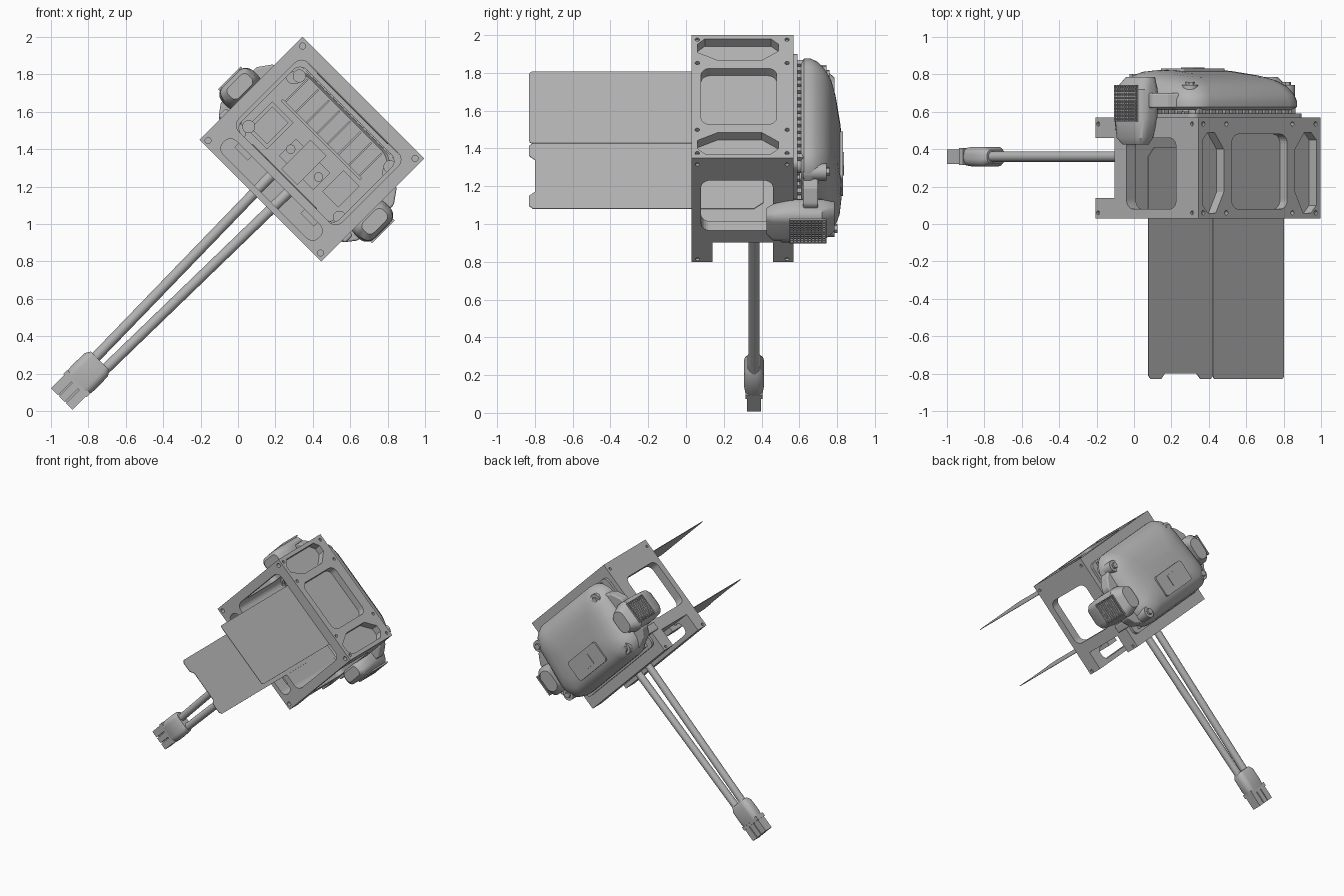
import bpy, bmesh, math
from mathutils import Matrix, Vector

old = bpy.data.objects.get("Cube")
if old:
    bpy.data.objects.remove(old, do_unlink=True)

# One grey for every part
grey = bpy.data.materials.new("plain_grey")
grey.use_nodes = True
GREY = (0.46, 0.46, 0.46, 1)
grey.diffuse_color = GREY
grey.node_tree.nodes["Principled BSDF"].inputs["Base Color"].default_value = GREY

# The assembly is built upright, then turned 45 degrees about y
PLACE = Matrix.Translation((0.395, 0, 1.4)) @ Matrix.Rotation(math.radians(45), 4, "Y")
parts = []


def finish(name, bm, bevel=0.0, smooth=False):
    bmesh.ops.recalc_face_normals(bm, faces=bm.faces)
    mesh = bpy.data.meshes.new(name)
    bm.to_mesh(mesh)
    bm.free()
    mesh.materials.append(grey)
    ob = bpy.data.objects.new(name, mesh)
    bpy.context.collection.objects.link(ob)
    if bevel:
        mod = ob.modifiers.new("bevel", "BEVEL")
        mod.width, mod.segments = bevel, 3
    parts.append((ob, smooth))
    return ob


def add_box(bm, x, y, z):
    lo, hi = Vector((x[0], y[0], z[0])), Vector((x[1], y[1], z[1]))
    m = Matrix.Translation((lo + hi) / 2) @ Matrix.Diagonal((*(hi - lo), 1))
    bmesh.ops.create_cube(bm, size=1, matrix=m)


def add_rod(bm, p, q, r, sides=16):
    p, q = Vector(p), Vector(q)
    m = Matrix.Translation((p + q) / 2) @ (q - p).to_track_quat("Z", "Y").to_matrix().to_4x4()
    bmesh.ops.create_cone(bm, cap_ends=True, segments=sides, radius1=r, radius2=r,
                          depth=(q - p).length, matrix=m)


def round_rect(u, v, r, n=6):
    pts = []
    for k, (cu, cv) in enumerate([(u[1] - r, v[1] - r), (u[0] + r, v[1] - r),
                                  (u[0] + r, v[0] + r), (u[1] - r, v[0] + r)]):
        for i in range(n + 1):
            t = math.pi / 2 * (k + i / n)
            pts.append((cu + r * math.cos(t), cv + r * math.sin(t)))
    return pts


def to3d(axis, p, d):
    return {"X": (d, p[0], p[1]), "Y": (p[0], d, p[1]), "Z": (p[0], p[1], d)}[axis]


def add_loft(bm, axis, rings, lean=0.0):
    """Closed solid through equal-length rings of (points, depth)."""
    loops = [[bm.verts.new(to3d(axis, p, d)) for p in pts] for pts, d in rings]
    n = len(loops[0])
    for a, b in zip(loops, loops[1:]):
        for i in range(n):
            bm.faces.new((a[i], a[(i + 1) % n], b[(i + 1) % n], b[i]))
    bm.faces.new(loops[0][::-1])
    bm.faces.new(loops[-1])


def add_prism(bm, axis, pts, d0, d1):
    add_loft(bm, axis, [(pts, d0), (pts, d1)])


def cut(ob, bm):
    cutter = finish("cutter", bm)
    parts.pop()
    cutter.hide_render = True
    mod = ob.modifiers.new("cut", "BOOLEAN")
    mod.object, mod.solver, mod.use_self = cutter, "EXACT", True
    deps = bpy.context.evaluated_depsgraph_get()
    ob.data = bpy.data.meshes.new_from_object(ob.evaluated_get(deps))
    ob.modifiers.clear()
    bpy.data.objects.remove(cutter, do_unlink=True)


# Frame: block with a through opening, side windows and an open lower channel
bm = bmesh.new()
add_box(bm, (-0.46, 0.46), (0.03, 0.57), (-0.39, 0.39))
frame = finish("frame", bm)
bm = bmesh.new()
add_prism(bm, "Y", round_rect((-0.39, 0.39), (-0.21, 0.312), 0.05), 0, 0.6)
add_box(bm, (-0.5, 0.5), (0.14, 0.46), (-0.42, -0.245))
cut(frame, bm)
# Closed pockets on top, through windows at both ends, long slot in the front flange
bm = bmesh.new()
add_prism(bm, "Z", round_rect((-0.21, 0.21), (0.08, 0.48), 0.05), 0.335, 0.45)
add_prism(bm, "Y", round_rect((-0.36, 0.36), (-0.355, -0.255), 0.045), 0, 0.16)
for s in (-1, 1):
    slot = [(0.43, 0.1), (0.43, 0.45), (0.39, 0.49), (0.34, 0.49),
            (0.27, 0.4), (0.27, 0.17), (0.33, 0.06), (0.39, 0.06)]
    add_prism(bm, "Z", [(s * u, v) for u, v in slot], 0.335, 0.45)
    add_prism(bm, "X", round_rect((0.08, 0.46), (-0.155, 0.22), 0.05), s * 0.35, s * 0.5)
cut(frame, bm)
# Screw holes
bm = bmesh.new()
for s in (-1, 1):
    for b in (-0.36, 0.355):
        add_rod(bm, (s * 0.425, 0, b), (s * 0.425, 0.07, b), 0.016)
    for y in (0.06, 0.535):
        add_rod(bm, (s * 0.445, y, -0.37), (s * 0.48, y, -0.37), 0.011)
        add_rod(bm, (s * 0.445, y, 0.34), (s * 0.48, y, 0.34), 0.011)
        add_rod(bm, (s * 0.25, y, 0.36), (s * 0.25, y, 0.42), 0.012)
        add_rod(bm, (s * 0.425, y, 0.375), (s * 0.425, y, 0.42), 0.012)
cut(frame, bm)

# Clips behind the front slot
bm = bmesh.new()
for s in (-1, 1):
    add_box(bm, (s * 0.25 - 0.05, s * 0.25 + 0.05), (0.05, 0.2), (-0.285, -0.24))
finish("front_clips", bm)

# Two thin straps running forward out of the opening
bm = bmesh.new()
add_prism(bm, "Z", round_rect((-0.268, 0.268), (-0.83, 0.41), 0.02), 0.304, 0.308)
finish("upper_strap", bm)
bm = bmesh.new()
add_prism(bm, "Z", [(-0.2, 0.41), (-0.245, 0.36), (-0.245, -0.81), (-0.225, -0.83), (-0.15, -0.83),
                    (-0.12, -0.8), (0.12, -0.8), (0.15, -0.83), (0.225, -0.83), (0.245, -0.81),
                    (0.245, 0.36), (0.2, 0.41)], -0.208, -0.204)
finish("lower_strap", bm)

# Mounting ring between frame and cover, with vent teeth
bm = bmesh.new()
add_prism(bm, "Y", round_rect((-0.42, 0.42), (-0.31, 0.31), 0.04), 0.565, 0.59)
ring = finish("mounting_ring", bm)
bm = bmesh.new()
add_prism(bm, "Y", round_rect((-0.37, 0.37), (-0.21, 0.28), 0.05), 0.5, 0.62)
cut(ring, bm)
bm = bmesh.new()
for i in range(15):
    for b in (-0.275, 0.285):
        u = -0.35 + i * 0.05
        add_box(bm, (u - 0.015, u + 0.015), (0.585, 0.625), (b - 0.012, b + 0.012))
finish("vent_teeth", bm)

# Domed cover shell, thickest towards the cable side
bm = bmesh.new()
rings = []
for inset, y, lean in [(0.06, 0.69, 0), (0.05, 0.68, 0), (0.05, 0.61, 0), (0.015, 0.61, 0),
                       (0, 0.625, 0), (0, 0.67, 0.04), (0.012, 0.72, 0.1), (0.045, 0.765, 0.12),
                       (0.09, 0.79, 0.12), (0.15, 0.805, 0.12), (0.24, 0.812, 0.12)]:
    pts = round_rect((inset - 0.435, 0.435 - inset), (inset - 0.3, 0.32 - inset),
                     max(0.14 - inset * 0.45, 0.03))
    rings.append((pts, y, lean))
loops = [[bm.verts.new((p[0], y - lean * p[1], p[1])) for p in pts] for pts, y, lean in rings]
for a, b in zip(loops, loops[1:]):
    for i in range(len(a)):
        j = (i + 1) % len(a)
        bm.faces.new((a[i], a[j], b[j], b[i]))
bm.faces.new(loops[0])
bm.faces.new(loops[-1])
finish("back_cover", bm, smooth=True)

# Raised badge panel on the cover
bm = bmesh.new()
add_prism(bm, "Y", round_rect((-0.17, 0.17), (-0.2, -0.03), 0.025), 0.79, 0.832)
add_prism(bm, "Y", round_rect((-0.05, 0.05), (-0.16, -0.07), 0.01), 0.83, 0.837)
finish("cover_panel", bm)

# Cover screws in round bosses
bm = bmesh.new()
for a in (-0.345, 0.385):
    for b in (-0.215, 0.21):
        add_rod(bm, (a, 0.62, b), (a, 0.765 - 0.1 * b, b), 0.045, 24)
        add_rod(bm, (a, 0.7, b), (a, 0.78 - 0.1 * b, b), 0.024, 6)
        add_rod(bm, (a * 0.94, 0.575, b * 0.9 + 0.04), (a * 0.94, 0.69, b * 0.9 + 0.04), 0.035, 24)
finish("screw_bosses", bm, smooth=True)

# Ribs, blocks and pins inside the cover
bm = bmesh.new()
for i in range(8):
    u = -0.28 + i * 0.08
    add_box(bm, (u - 0.005, u + 0.005), (0.64, 0.7), (0.08, 0.25))
add_box(bm, (-0.3, 0.3), (0.62, 0.7), (0.065, 0.08))
add_box(bm, (-0.1, 0.16), (0.62, 0.7), (-0.15, -0.02))
add_box(bm, (-0.04, 0.08), (0.6, 0.7), (-0.19, 0.03))
add_box(bm, (0.2, 0.32), (0.65, 0.7), (-0.12, 0.04))
for u in (-0.32, -0.18):
    add_box(bm, (u - 0.01, u + 0.01), (0.62, 0.7), (-0.16, 0.02))
for b in (-0.16, 0.02):
    add_box(bm, (-0.33, -0.17), (0.62, 0.7), (b - 0.01, b + 0.01))
for u, b in ((-0.08, -0.08), (0.13, -0.08)):
    add_rod(bm, (u, 0.6, b), (u, 0.7, b), 0.025)
finish("inner_ribs", bm)

# Side pods with mesh grilles, mirrored
for s, side in ((-1, "upper"), (1, "lower")):
    bm = bmesh.new()
    low, high = round_rect((0.47, 0.55), (-0.11, 0.04), 0.03), round_rect((0.42, 0.575), (-0.16, 0.075), 0.06)
    mid = round_rect((0.455, 0.572), (-0.145, 0.065), 0.045)
    top = round_rect((0.41, 0.52), (-0.13, 0.04), 0.05)
    add_loft(bm, "Y", [([(s * u, v) for u, v in p], d) for p, d in
                       ((low, 0.425), (mid, 0.46), (high, 0.56), (high, 0.72), (top, 0.785))])
    finish(side + "_pod", bm, smooth=True)
    bm = bmesh.new()
    for i in range(11):
        b = -0.125 + i * 0.0165
        add_box(bm, (s * 0.57, s * 0.582), (0.55, 0.74), (b - 0.003, b + 0.003))
        y = 0.55 + i * 0.019
        add_box(bm, (s * 0.57, s * 0.582), (y - 0.003, y + 0.003), (-0.128, 0.043))
    finish(side + "_grille", bm)
    bm = bmesh.new()
    add_prism(bm, "Y", [(s * 0.38, -0.27), (s * 0.47, -0.235), (s * 0.52, -0.17),
                        (s * 0.52, 0.1), (s * 0.47, 0.17), (s * 0.38, 0.23)], 0.62, 0.7)
    add_box(bm, (s * 0.4, s * 0.48), (0.5, 0.63), (-0.23, -0.17))
    finish(side + "_pod_bracket", bm, bevel=0.01)

# Cable pair and plug
bm = bmesh.new()
add_rod(bm, (-0.055, 0.36, -0.23), (-0.03, 0.36, -1.66), 0.028, 20)
add_rod(bm, (0.075, 0.36, -0.23), (0.05, 0.36, -1.66), 0.028, 20)
finish("cables", bm, smooth=True)
bm = bmesh.new()
add_loft(bm, "Z", [(round_rect((-w, w), (0.36 - h, 0.36 + h), h * 0.8), z) for w, h, z in
                   ((0.07, 0.035, -1.6), (0.088, 0.052, -1.63), (0.09, 0.053, -1.73), (0.085, 0.048, -1.77))])
finish("plug_sleeve", bm, smooth=True)
bm = bmesh.new()
add_box(bm, (-0.09, 0.085), (0.315, 0.405), (-1.79, -1.76))
for lo, hi in ((-0.083, -0.03), (-0.022, 0.022), (0.03, 0.08)):
    add_box(bm, (lo, hi), (0.322, 0.398), (-1.89, -1.78))
add_box(bm, (-0.08, 0.075), (0.34, 0.38), (-1.885, -1.78))
finish("plug_housing", bm)

# Turn everything into place and shade the rounded parts
for ob, smooth in parts:
    ob.data.transform(PLACE)
    bpy.ops.object.select_all(action="DESELECT")
    ob.select_set(True)
    bpy.context.view_layer.objects.active = ob
    if smooth:
        bpy.ops.object.shade_smooth_by_angle(angle=math.radians(35))
